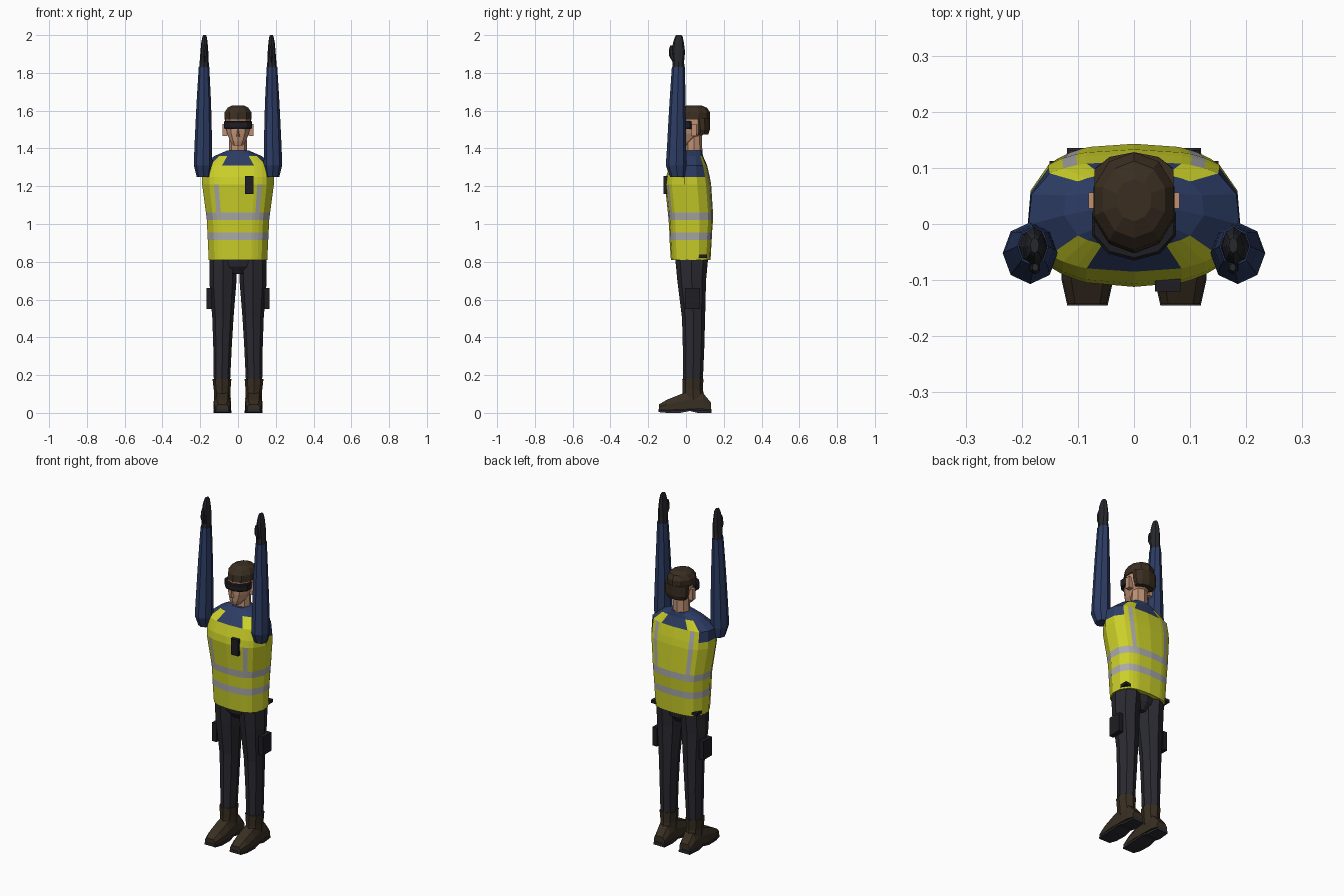
import bpy, bmesh, math


def mat(name, r, g, b):
    m = bpy.data.materials.new(name)
    m.diffuse_color = (r, g, b, 1)
    return m


YELLOW = mat("safety yellow", 0.60, 0.63, 0.022)
SILVER = mat("reflective silver", 0.40, 0.40, 0.40)
NAVY = mat("navy cloth", 0.026, 0.046, 0.130)
TROUSER = mat("charcoal cloth", 0.023, 0.023, 0.031)
GLOVE = mat("glove grey", 0.020, 0.021, 0.026)
SKIN = mat("skin", 0.52, 0.28, 0.175)
HAIR = mat("dark brown hair", 0.042, 0.027, 0.015)
BOOT = mat("boot brown", 0.040, 0.028, 0.016)
BLACK = mat("black plastic", 0.013, 0.013, 0.017)


def loft(name, rings, mats, rule=None, mirror=False):
    """Skin a list of equal-length point rings, with capped ends."""
    if not isinstance(mats, list):
        mats = [mats]
    bm = bmesh.new()
    vs = [[bm.verts.new(p) for p in r] for r in rings]
    n = len(vs[0])
    for i in range(len(vs) - 1):
        for j in range(n):
            k = (j + 1) % n
            f = bm.faces.new((vs[i][j], vs[i][k], vs[i + 1][k], vs[i + 1][j]))
            if rule:
                f.material_index = rule(i, j)
    bm.faces.new(vs[0][::-1])
    top = bm.faces.new(vs[-1])
    if rule:
        top.material_index = rule(len(vs) - 2, 0)
    bmesh.ops.recalc_face_normals(bm, faces=bm.faces)
    me = bpy.data.meshes.new(name)
    bm.to_mesh(me)
    bm.free()
    for m in mats:
        me.materials.append(m)
    ob = bpy.data.objects.new(name, me)
    bpy.context.collection.objects.link(ob)
    if mirror:
        ob.modifiers.new("mirror", 'MIRROR')
    return ob


def oval(z, cx, cy, rx, ry, n=8):
    return [(cx + rx * math.sin(2 * math.pi * j / n),
             cy - ry * math.cos(2 * math.pi * j / n), z) for j in range(n)]


def tube(name, rows, m, n=8, mirror=False):
    return loft(name, [oval(*r, n) for r in rows], m, mirror=mirror)


def span_tube(name, rows, m, n=10):
    """Rows of z, half width, front y, back y, centred on x = 0."""
    return tube(name, [(z, 0, (f + b) / 2, rx, (b - f) / 2)
                       for z, rx, f, b in rows], m, n)


def box(name, x, y, z, m, mirror=False):
    return loft(name, [[(x[0], y[0], h), (x[1], y[0], h),
                        (x[1], y[1], h), (x[0], y[1], h)] for h in z], m, mirror=mirror)


# Torso: vest, reflective bands and shirt shoulders in one skin
HALF = [(0, -1), (.45, -.94), (.54, -.9), (.67, -.82), (.8, -.7), (1, -.15),
        (.97, .4), (.8, .78), (.67, .87), (.54, .93), (.45, .955), (0, 1)]
SECTION = HALF + [(-u, v) for u, v in HALF[-2:0:-1]]


def body_ring(z, rx, f, b):
    return [(u * rx, (f + b) / 2 + v * (b - f) / 2, z) for u, v in SECTION]


def vest_rule(i, j):
    k = j if j < 11 else 21 - j
    strap, side = k in (1, 2, 3, 7, 8, 9), k in (4, 5, 6)
    if i in (1, 3) or (k == 2 and i == 4) or (k == 8 and 4 <= i <= 6):
        return 1
    if i <= 5 or (i == 6 and not side) or (i == 7 and strap):
        return 0
    return 2


loft("vest_and_shirt", [body_ring(*r) for r in [
    (.81, .155, -.08, .13), (.915, .160, -.087, .136), (.955, .162, -.088, .138),
    (1.02, .165, -.092, .143), (1.06, .170, -.096, .143), (1.21, .190, -.112, .133),
    (1.25, .190, -.106, .126), (1.31, .188, -.085, .112), (1.36, .125, -.04, .09),
    (1.39, .055, -.012, .085)]], [YELLOW, SILVER, NAVY], vest_rule)

# Chest radio and belt pouches peeking from the hem
box("chest_radio", (.037, .083), (-.120, -.09), (1.16, 1.255), BLACK)
box("belt_pouch", (.10, .151), (.04, .112), (.82, .838), BLACK, True)

# Arms raised straight up, with gloves and thumbs
tube("arm", [(1.25, .183, -.045, .036, .040), (1.31, .185, -.052, .049, .055),
             (1.40, .184, -.050, .047, .051), (1.55, .182, -.047, .042, .046),
             (1.65, .181, -.045, .038, .042), (1.83, .180, -.040, .028, .035)],
     NAVY, mirror=True)
tube("glove", [(1.825, .180, -.040, .026, .032), (1.86, .179, -.040, .024, .030),
               (1.91, .178, -.040, .021, .035), (1.96, .178, -.040, .017, .029),
               (1.99, .177, -.038, .012, .021), (2.0, .177, -.038, .008, .014)],
     GLOVE, mirror=True)
tube("thumb", [(1.855, .178, -.058, .010, .012), (1.89, .177, -.076, .011, .013),
               (1.925, .176, -.079, .010, .011), (1.945, .176, -.077, .006, .007)],
     GLOVE, 6, True)

# Trousers
span_tube("hips", [(.735, .045, -.02, .075), (.775, .10, -.05, .105),
                   (.83, .145, -.06, .112)], TROUSER)
tube("trouser_leg", [(.83, .078, .030, .074, .088), (.70, .080, .030, .072, .076),
                     (.50, .080, .040, .056, .061), (.35, .082, .040, .049, .057),
                     (.165, .085, .037, .043, .052)], TROUSER, mirror=True)
box("thigh_pouch", (.138, .166), (-.005, .075), (.55, .66), BLACK, True)

# Boots: shaft, shaped foot and dark sole
tube("boot_shaft", [(.07, .083, .04, .045, .062), (.12, .084, .036, .044, .054),
                    (.18, .085, .036, .050, .056)], BOOT, mirror=True)


def foot_ring(y, lo, hi, w):
    cx, mid = .083, lo + (hi - lo) * .55
    return [(cx - w, y, lo), (cx + w, y, lo), (cx + w, y, mid),
            (cx + w * .65, y, hi), (cx - w * .65, y, hi), (cx - w, y, mid)]


loft("boot_foot", [foot_ring(*r) for r in [
    (-.143, .015, .045, .034), (-.10, .015, .070, .044), (-.03, .018, .098, .046),
    (.02, .02, .115, .043), (.09, .02, .105, .041), (.132, .015, .055, .034)]],
     BOOT, mirror=True)
loft("boot_sole", [foot_ring(*r) for r in [
    (-.145, .004, .02, .036), (-.10, 0, .02, .046), (-.03, 0, .022, .048),
    (.02, .010, .024, .044), (.06, 0, .022, .043), (.135, 0, .02, .036)]],
     TROUSER, mirror=True)

# Head
tube("neck", [(1.36, 0, .042, .05, .045), (1.48, 0, .042, .045, .042)], SKIN)
span_tube("face", [(1.415, .026, -.045, .005), (1.44, .044, -.052, .05),
                   (1.48, .061, -.055, .10), (1.53, .070, -.053, .115),
                   (1.57, .070, -.048, .115)], SKIN)
loft("nose", [[(-.012, -.045, 1.463), (.012, -.045, 1.463), (0, -.068, 1.468)],
              [(-.006, -.045, 1.51), (.006, -.045, 1.51), (0, -.056, 1.51)]], SKIN)
box("ear", (.055, .081), (.028, .056), (1.465, 1.53), SKIN, True)
span_tube("hair", [(1.552, .076, -.052, .128), (1.59, .075, -.046, .128),
                   (1.615, .058, -.025, .112), (1.628, .032, .005, .08)], HAIR)
span_tube("back_hair", [(1.475, .060, .052, .118), (1.50, .072, .050, .127),
                        (1.56, .074, .040, .128)], HAIR)
tube("goggles", [(1.503, 0, 0, .074, .060), (1.513, 0, 0, .079, .065),
                 (1.54, 0, 0, .079, .065), (1.545, 0, 0, .074, .060)], BLACK, 10)
